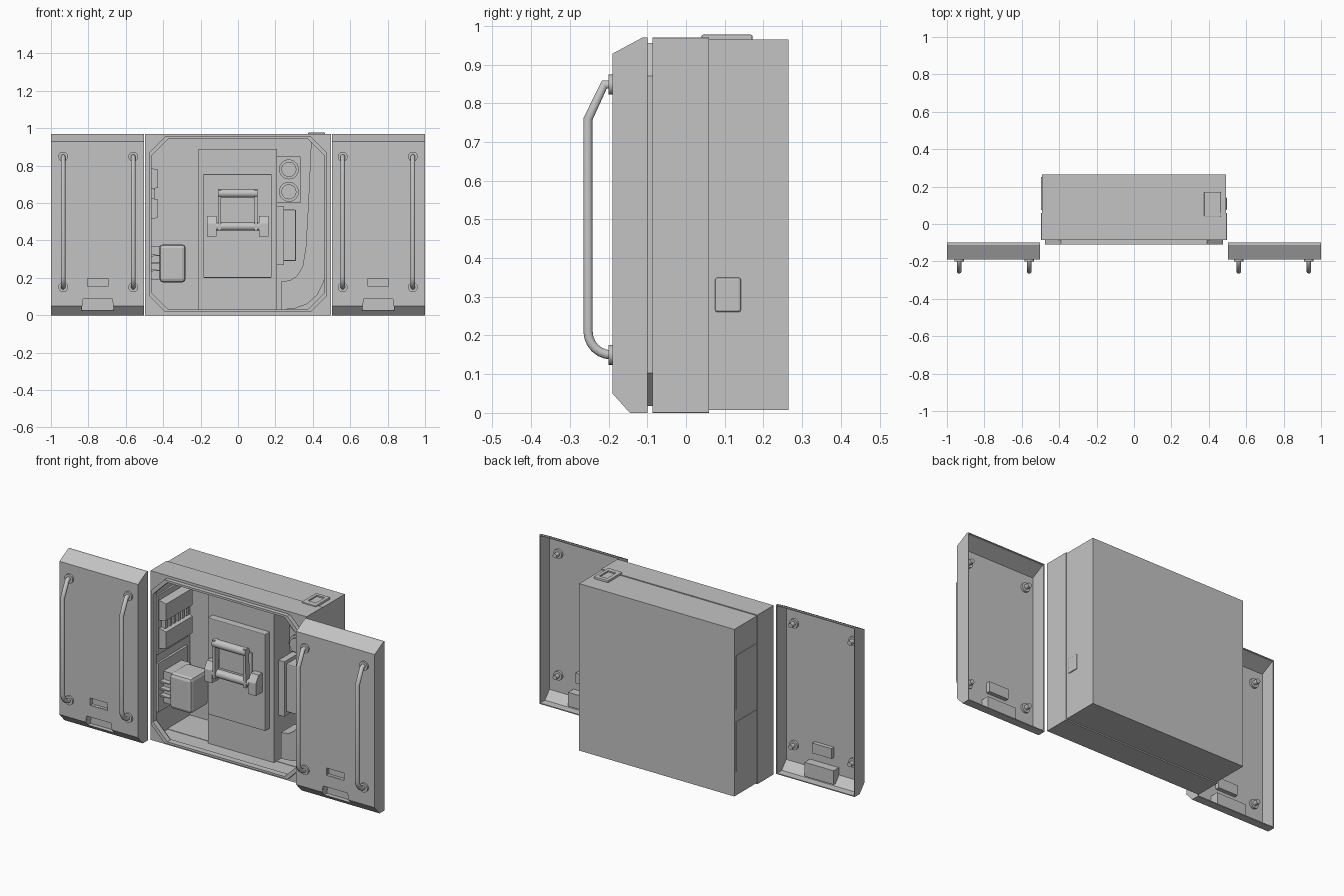
import bpy, bmesh, math
from mathutils import Vector

cube = bpy.data.objects.get("Cube")
if cube:
    bpy.data.objects.remove(cube, do_unlink=True)

grey = bpy.data.materials.new("plain_grey")
grey.use_nodes = True
colour = (0.55, 0.55, 0.55, 1)
grey.diffuse_color = colour
grey.node_tree.nodes["Principled BSDF"].inputs["Base Color"].default_value = colour


def finish(name, bm, smooth=False):
    bmesh.ops.recalc_face_normals(bm, faces=bm.faces)
    mesh = bpy.data.meshes.new(name)
    bm.to_mesh(mesh)
    bm.free()
    ob = bpy.data.objects.new(name, mesh)
    bpy.context.collection.objects.link(ob)
    mesh.materials.append(grey)
    if smooth:
        bpy.ops.object.select_all(action='DESELECT')
        ob.select_set(True)
        bpy.context.view_layer.objects.active = ob
        bpy.ops.object.shade_smooth_by_angle(angle=math.radians(35))
    return ob


def prism(name, pts, axis, a, b, smooth=False, open_side=None, wall=0):
    """Extrude a 2D profile along x or y; optionally open one side and give it a wall."""
    bm = bmesh.new()
    place = (lambda p, d: (d, *p)) if axis == 'x' else (lambda p, d: (p[0], d, p[1]))
    face = bm.faces.new([bm.verts.new(place(p, a)) for p in pts])
    new = bmesh.ops.extrude_face_region(bm, geom=[face])["geom"]
    shift = Vector(place((0, 0), b - a))
    bmesh.ops.translate(bm, vec=shift, verts=[v for v in new if isinstance(v, bmesh.types.BMVert)])
    bmesh.ops.recalc_face_normals(bm, faces=bm.faces)
    if open_side:
        side = Vector(open_side)
        gone = [f for f in bm.faces if abs(f.normal.dot(side)) > 0.99
                and (len(open_side) and f.normal.dot(side) > 0)]
        bmesh.ops.delete(bm, geom=gone, context='FACES')
    ob = finish(name, bm, smooth)
    if wall:
        mod = ob.modifiers.new("wall", 'SOLIDIFY')
        mod.thickness, mod.offset = wall, -1
    return ob


def box(name, x, y, z, bevel=0, **kw):
    ob = prism(name, [(x[0], z[0]), (x[1], z[0]), (x[1], z[1]), (x[0], z[1])], 'y', *y, **kw)
    if bevel:
        mod = ob.modifiers.new("bevel", 'BEVEL')
        mod.width, mod.segments = bevel, 2
    return ob


def cylinder(name, a, b, r, sides=20):
    a, b = Vector(a), Vector(b)
    bm = bmesh.new()
    bmesh.ops.create_cone(bm, cap_ends=True, segments=sides, radius1=r, radius2=r, depth=(b - a).length)
    bm.transform((b - a).to_track_quat('Z', 'Y').to_matrix().to_4x4())
    bmesh.ops.translate(bm, vec=(a + b) / 2, verts=bm.verts)
    return finish(name, bm, True)


def octagon(x, z0, z1, c):
    return [(-x + c, z0), (x - c, z0), (x, z0 + c), (x, z1 - c),
            (x - c, z1), (-x + c, z1), (-x, z1 - c), (-x, z0 + c)]


def ring(name, outer, inner, y0, y1):
    bm = bmesh.new()
    loops = [[bm.verts.new((x, y, z)) for x, z in pts]
             for pts, y in ((outer, y0), (inner, y0), (inner, y1), (outer, y1))]
    n = len(outer)
    for k in range(4):
        p, q = loops[k], loops[(k + 1) % 4]
        for i in range(n):
            j = (i + 1) % n
            bm.faces.new((p[i], p[j], q[j], q[i]))
    return finish(name, bm)


def cut(cutter, *targets):
    cutter.hide_render = True
    cutter.hide_viewport = True
    for t in targets:
        mod = t.modifiers.new("cut", 'BOOLEAN')
        mod.operation, mod.object, mod.solver = 'DIFFERENCE', cutter, 'EXACT'


def handle(name, x):
    # bent bar with a straight upper bend and a round lower bend
    path = [(-.19, .848), (-.211, .848), (-.253, .76), (-.253, .21)]
    path += [(-.193 - .06 * math.cos(t), .21 - .06 * math.sin(t))
             for t in [math.radians(15 * k) for k in range(1, 7)]]
    cu = bpy.data.curves.new(name, 'CURVE')
    cu.dimensions, cu.bevel_depth, cu.bevel_resolution = '3D', .0125, 3
    sp = cu.splines.new('POLY')
    sp.points.add(len(path) - 1)
    for p, (y, z) in zip(sp.points, path):
        p.co = (x, y, z, 1)
    cu.materials.append(grey)
    ob = bpy.data.objects.new(name, cu)
    bpy.context.collection.objects.link(ob)
    # mounting discs outside, bolts inside
    for z in (.15, .848):
        cylinder(name + "_mount", (x, -.2, z), (x, -.188, z), .026)
        cylinder(name + "_washer", (x, -.184, z), (x, -.172, z), .026)
        cylinder(name + "_bolt", (x, -.174, z), (x, -.145, z), .013)


# Doors: hollow shells with sloped top and bottom edges
for side, s in (("right", -1), ("left", 1)):
    profile = [(-.1, 0), (-.145, 0), (-.19, .05), (-.19, .928), (-.112, .97), (-.1, .97)]
    lo, hi = sorted((s * .502, s * 1.0))
    door = prism(side + "_door", profile, 'x', lo, hi, open_side=(0, 1, 0), wall=.008)
    c = s * .75
    # finger pull at the bottom edge
    pull = prism(side + "_door_pull", [(-.183, .095), (-.135, .095), (-.135, .015), (-.153, .015), (-.183, .047)],
                 'x', c - .092, c + .092)
    pull_cut = prism(side + "_pull_cutter", [(c - .086, .025), (c + .086, .025), (c + .078, .087), (c - .078, .087)],
                     'y', -.25, -.143)
    cut(pull_cut, door, pull)
    # small slot
    slot = box(side + "_door_slot", (c - .062, c + .062), (-.183, -.16), (.146, .204))
    slot_cut = box(side + "_slot_cutter", (c - .055, c + .055), (-.25, -.168), (.154, .196))
    cut(slot_cut, door, slot)
    for place, x in (("inner", .56), ("outer", .935)):
        handle(f"{side}_door_{place}_handle", s * x)

# Cabinet: open-fronted rear shell, front sleeve, face plate and lip
box("rear_case", (-.492, .492), (.05, .265), (.007, .965), open_side=(0, -1, 0), wall=.01)
rect = octagon(.496, 0, .97, .001)
ring("front_case", rect, octagon(.482, .012, .958, .001), -.085, .06)
ring("face_plate", rect, octagon(.468, .028, .945, .09), -.086, -.07)
ring("face_lip", octagon(.475, .018, .955, .085), octagon(.462, .03, .943, .09), -.11, -.08)

# Centre column with raised plate
box("centre_column", (-.212, .208), (.03, .26), (.012, .89))
box("centre_plate", (-.185, .18), (-.01, .035), (.2, .755), bevel=.004)
box("lever_recess_plate", (-.105, .1), (-.018, -.005), (.49, .63))

# Lever: brackets, arms and two bars
for tag, x in (("right", -.14), ("left", .137)):
    prism(f"lever_{tag}_bracket", [(-.008, .42), (-.07, .42), (-.07, .49), (-.045, .53), (-.008, .53)],
          'x', x - .025, x + .025)
for x in (-.1, .095):
    prism("lever_arm", [(-.04, .45), (-.04, .49), (-.05, .675), (-.08, .675), (-.075, .45)],
          'x', x - .008, x + .008)
cylinder("lever_pivot_bar", (-.118, -.05, .475), (.115, -.05, .475), .023)
cylinder("lever_grip", (-.108, -.063, .652), (.103, -.063, .652), .023)

# Switch blocks on the right inner wall
box("switch_wall_plate", (-.484, -.472), (-.05, .22), (.48, .82))
for z in ((.51, .63), (.67, .79)):
    prism("switch_block", [(-.478, z[0]), (-.428, z[0] + .012), (-.428, z[1] - .012), (-.478, z[1])], 'y', -.04, .2)
for i in range(6):
    y = -.02 + i * .038
    box("switch_tooth", (-.478, -.445), (y, y + .02), (.625, .675))

# Power unit with fins on the right inner wall
box("unit_wall_plate", (-.484, -.47), (-.05, .22), (.15, .43))
box("unit_base", (-.475, -.41), (-.005, .16), (.19, .37))
box("unit_body", (-.42, -.28), (-.025, .14), (.175, .38), bevel=.02)
for z in (.24, .28, .32):
    prism("unit_fin", [(-.475, z - .006), (-.415, z - .002), (-.415, z + .002), (-.475, z + .006)], 'y', -.035, .18)

# Gauge panel and side box
box("gauge_panel", (.208, .335), (.17, .26), (.6, .85))
for z in (.66, .78):
    cylinder("gauge_rim", (.272, .15, z), (.272, .175, z), .053, 28)
    cylinder("gauge_face", (.272, .135, z), (.272, .16, z), .04, 28)
box("side_box_back", (.208, .245), (.07, .26), (.27, .585))
box("side_box", (.225, .31), (.09, .26), (.29, .565), bevel=.006)

# Curved duct from the roof to the column base
inner = [(.392, .955), (.376, .6), (.362, .36), (.345, .26), (.315, .21), (.28, .187), (.23, .18)]
outer = [(.23, .03), (.3, .035), (.37, .06), (.425, .11), (.46, .18), (.474, .28), (.478, .6), (.478, .955)]
prism("curved_duct", inner + outer, 'y', .06, .18, smooth=True)
box("duct_side_bulge", (.48, .497), (.075, .142), (.26, .35), bevel=.006)

# Roof outlet frame
roof = box("roof_outlet", (.375, .465), (.04, .172), (.955, .977), bevel=.004)
cut(box("outlet_cutter", (.395, .445), (.07, .15), (.969, 1.0)), roof)

# Access panels on the outer right wall
for name, z in (("upper", (.5, .81)), ("lower", (.145, .43))):
    box(name + "_access_panel", (-.496, -.488), (.075, .25), z)
